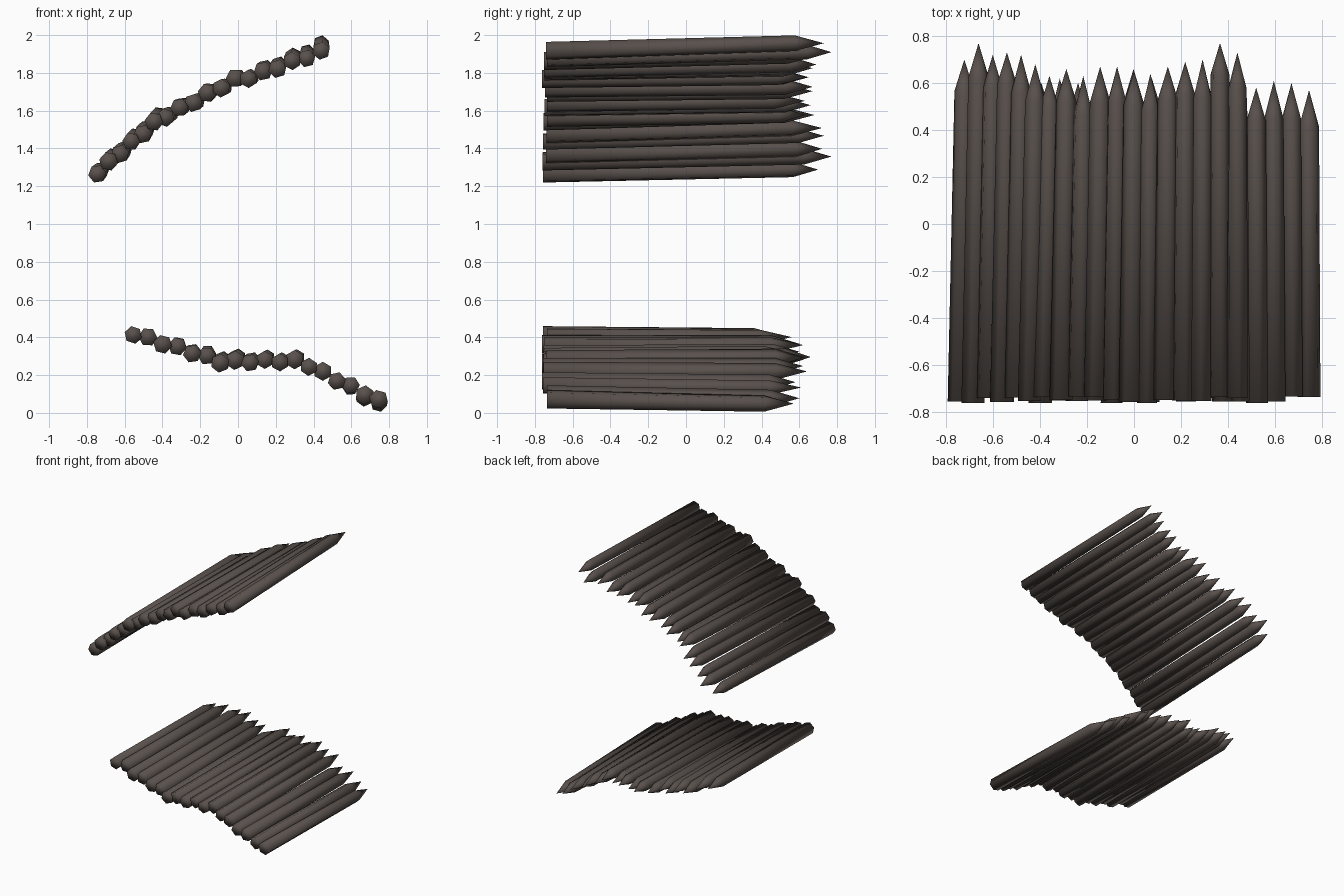
import bpy, bmesh, math, random
from mathutils import Vector

if "Cube" in bpy.data.objects:
    bpy.data.objects.remove(bpy.data.objects["Cube"])

random.seed(4)
wood = bpy.data.materials.new("dark weathered wood")
wood.diffuse_color = (0.098, 0.080, 0.071, 1)
wood.use_nodes = True
wood.node_tree.nodes["Principled BSDF"].inputs["Base Color"].default_value = wood.diffuse_color


def add_log(bm, foot, shoulder, tip, radius, spin):
    """Six-sided log along y with a sharpened far end."""
    rings = []
    for c, r in ((foot, radius), (shoulder, radius * 0.88)):
        rings.append([bm.verts.new((c.x + r * math.cos(spin + i * math.pi / 3), c.y,
                                    c.z + r * math.sin(spin + i * math.pi / 3)))
                      for i in range(6)])
    point = bm.verts.new(tip)
    bm.faces.new(rings[0])
    for i in range(6):
        j = (i + 1) % 6
        bm.faces.new((rings[0][i], rings[0][j], rings[1][j], rings[1][i]))
        bm.faces.new((rings[1][i], rings[1][j], point))


def palisade(name, f0, f1, b0, b1, tips):
    """Row of logs; f = first/last foot (x, z), b = first/last pointed end."""
    bm = bmesh.new()
    n = len(tips)
    for i, ty in enumerate(tips):
        t = i / (n - 1)
        wob = 0.007 if i % 2 else -0.007
        foot = Vector((f0[0] + (f1[0] - f0[0]) * t, -0.745 + random.uniform(-.018, .012),
                       f0[1] + (f1[1] - f0[1]) * t + wob))
        x = b0[0] + (b1[0] - b0[0]) * t
        z = b0[1] + (b1[1] - b0[1]) * t + wob
        add_log(bm, foot, Vector((x, ty - random.uniform(.13, .17), z)), Vector((x, ty, z)),
                random.uniform(.047, .051), random.uniform(0, math.pi / 3))
    bmesh.ops.recalc_face_normals(bm, faces=bm.faces)
    for f in bm.faces:
        f.smooth = True
    me = bpy.data.meshes.new(name)
    bm.to_mesh(me)
    bm.free()
    me.materials.append(wood)
    bpy.context.collection.objects.link(bpy.data.objects.new(name, me))


# Upper fence: three rows following a rising arc
palisade("upper_fence_left", (-.745, 1.272), (-.445, 1.535), (-.722, 1.295), (-.42, 1.57),
         (.70, .77, .72, .73, .72, .68))
palisade("upper_fence_middle", (-.385, 1.57), (-.015, 1.765), (-.36, 1.585), (.0, 1.77),
         (.63, .66, .63, .67, .67, .65))
palisade("upper_fence_right", (.055, 1.775), (.44, 1.91), (.07, 1.785), (.44, 1.95),
         (.64, .67, .69, .70, .77, .73))

# Lower fence: three rows sagging and then falling
palisade("lower_fence_left", (-.555, .42), (-.165, .295), (-.55, .415), (-.16, .31),
         (.51, .56, .60, .62, .60, .58))
palisade("lower_fence_middle", (-.095, .27), (.30, .275), (-.08, .29), (.31, .285),
         (.60, .66, .62, .63, .60, .62))
palisade("lower_fence_right", (.375, .25), (.745, .065), (.37, .255), (.745, .042),
         (.62, .64, .58, .61, .60, .57))
